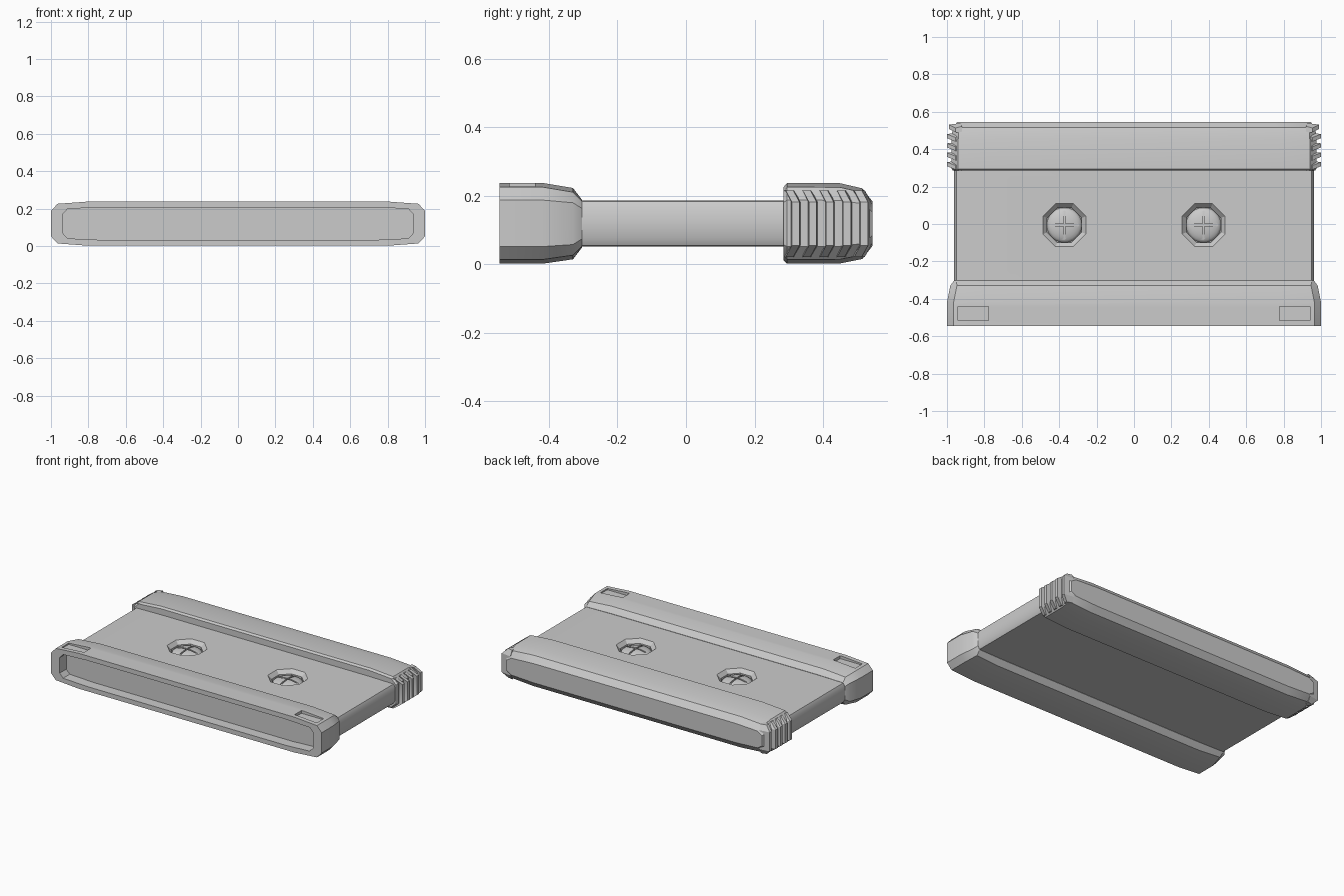
import bpy, bmesh, math
from mathutils import Matrix

cube = bpy.data.objects.get("Cube")
if cube:
    bpy.data.objects.remove(cube)

grey = bpy.data.materials.new("matte_grey")
grey.use_nodes = True
grey.diffuse_color = (0.6, 0.6, 0.6, 1)
grey.node_tree.nodes["Principled BSDF"].inputs["Base Color"].default_value = (0.6, 0.6, 0.6, 1)


def finish(name, bm):
    bmesh.ops.recalc_face_normals(bm, faces=bm.faces)
    mesh = bpy.data.meshes.new(name)
    bm.to_mesh(mesh)
    bm.free()
    mesh.materials.append(grey)
    obj = bpy.data.objects.new(name, mesh)
    bpy.context.collection.objects.link(obj)
    return obj


def loft(name, rings):
    """Skin a list of equal-length rings and cap both ends."""
    bm = bmesh.new()
    rows = [[bm.verts.new(p) for p in ring] for ring in rings]
    n = len(rows[0])
    for a, b in zip(rows, rows[1:]):
        for i in range(n):
            bm.faces.new((a[i], a[(i + 1) % n], b[(i + 1) % n], b[i]))
    bm.faces.new(rows[0])
    bm.faces.new(rows[-1])
    return finish(name, bm)


def section(y, hx, low, high, side=0.05, lip=0.012, inset=0.035):
    """Wide chamfered outline in the xz plane."""
    half = [(hx - 0.2, low), (hx - inset, low + lip), (hx, low + side),
            (hx, high - side), (hx - inset, high - lip), (hx - 0.2, high)]
    return [(x, y, z) for x, z in half] + [(-x, y, z) for x, z in reversed(half)]


def select(obj):
    bpy.ops.object.select_all(action="DESELECT")
    obj.select_set(True)
    bpy.context.view_layer.objects.active = obj


def cut(obj, cutter):
    mod = obj.modifiers.new("cut", "BOOLEAN")
    mod.operation = "DIFFERENCE"
    mod.solver = "EXACT"
    mod.object = cutter
    select(obj)
    bpy.ops.object.modifier_apply(modifier=mod.name)
    bpy.data.objects.remove(cutter)


def box(name, center, size):
    bm = bmesh.new()
    bmesh.ops.create_cube(bm, size=1, matrix=Matrix.Translation(center) @ Matrix.Diagonal((*size, 1)))
    return finish(name, bm)


def smooth(obj):
    select(obj)
    bpy.ops.object.shade_smooth_by_angle(angle=math.radians(30))


# Flat centre body
body = loft("centre_body", [section(y, 0.962, 0.052, 0.186, 0.026, 0.003, 0.012) for y in (-0.33, 0.32)])

# Front collar with a shallow opening
collar = loft("front_collar", [
    section(-0.545, 1.0, 0.002, 0.238),
    section(-0.42, 1.0, 0.002, 0.238),
    section(-0.33, 0.982, 0.015, 0.223, 0.043),
    section(-0.303, 0.963, 0.05, 0.188, 0.025, 0.004, 0.014)])
cut(collar, loft("opening_cutter", [section(y, 0.936, 0.033, 0.207, 0.035, 0.008, 0.025) for y in (-0.6, -0.475)]))
for s in (-1, 1):
    cut(collar, box("slot_cutter", (s * 0.86, -0.478, 0.25), (0.164, 0.074, 0.062)))

# Rear end cap
cap = loft("rear_cap", [
    section(0.285, 0.968, 0.012, 0.226, 0.045),
    section(0.295, 0.975, 0.002, 0.238),
    section(0.45, 0.975, 0.003, 0.237),
    section(0.515, 0.97, 0.016, 0.222, 0.045),
    section(0.545, 0.945, 0.055, 0.183, 0.03, 0.008)])

# Bent grip ribs on both ends of the cap
for s, side in ((-1, "right"), (1, "left")):
    for i in range(5):
        y0 = 0.284 + 0.05 * i
        out = 1.0 if i < 4 else 0.99
        rings = []
        for z, x, bend in ((0.022, 0.955, 0), (0.055, out, 0.018), (0.182, out, 0.018), (0.216, 0.955, 0)):
            y = y0 + bend
            rings.append([(s * 0.92, y, z), (s * x, y + 0.007, z),
                          (s * x, y + 0.029, z), (s * 0.92, y + 0.038, z)])
        smooth(loft(f"grip_rib_{side}_{i + 1}", rings))


# Octagonal sockets, each with a cross-slotted domed button
def octagon(cx, cy, r, z):
    return [(cx + r * math.cos(math.pi * (k + 0.5) / 4), cy + r * math.sin(math.pi * (k + 0.5) / 4), z)
            for k in range(8)]


for s, side in ((-1, "right"), (1, "left")):
    cx, cy = s * 0.372, -0.006
    cut(body, loft("socket_cutter", [octagon(cx, cy, r, z) for r, z in
                                     ((0.1, 0.14), (0.1, 0.162), (0.126, 0.188), (0.126, 0.22))]))
    bm = bmesh.new()
    bmesh.ops.create_uvsphere(bm, u_segments=24, v_segments=12, radius=1,
                              matrix=Matrix.Translation((cx, cy, 0.145)) @ Matrix.Diagonal((0.094, 0.094, 0.03, 1)))
    button = finish(f"button_{side}", bm)
    for size in ((0.3, 0.01, 0.04), (0.01, 0.3, 0.04)):
        cut(button, box("cross_cutter", (cx, cy, 0.182), size))
    smooth(button)

for part in (body, collar, cap):
    smooth(part)
